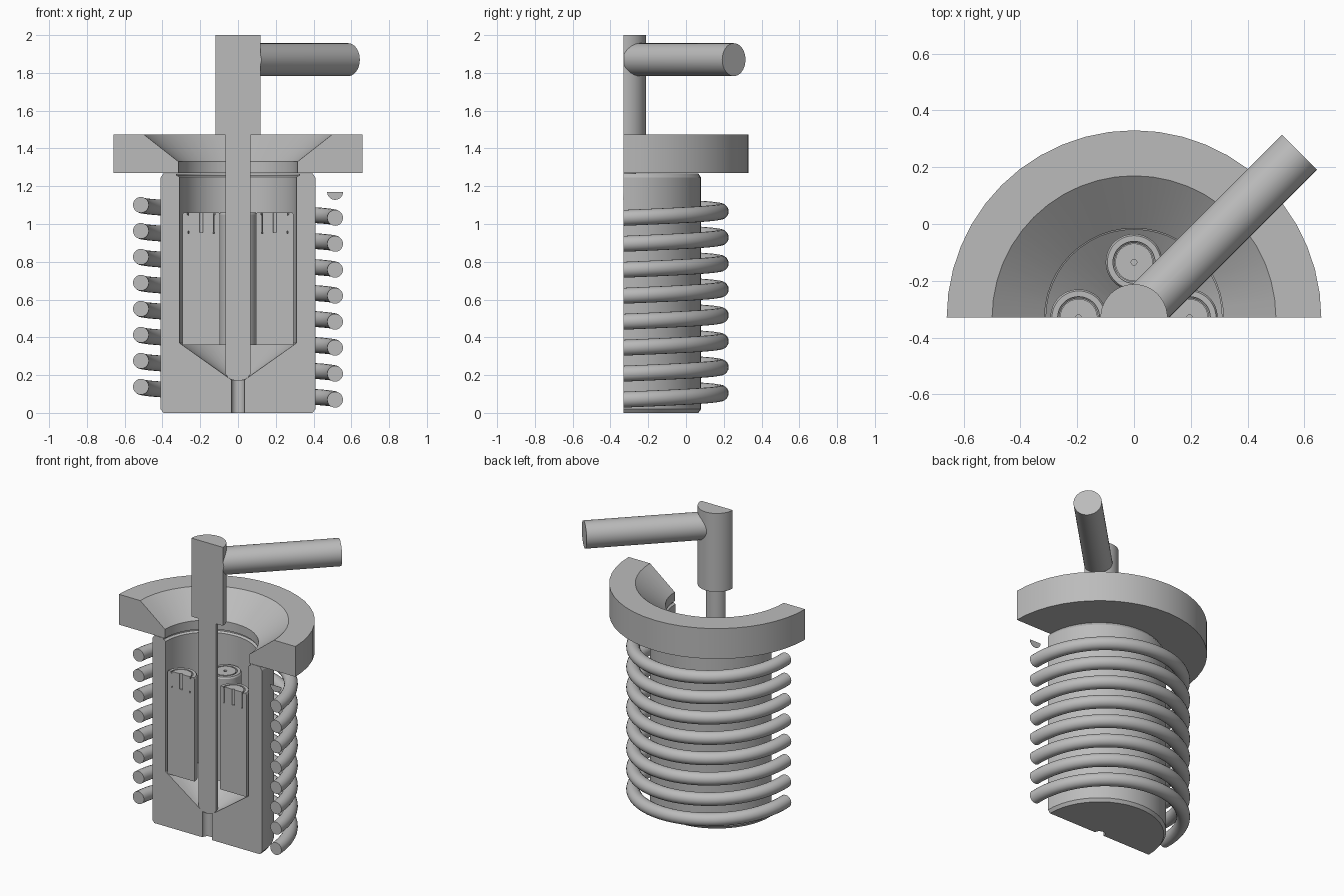
import bpy, bmesh
from math import pi, sin, cos, radians
from mathutils import Matrix, Vector

if "Cube" in bpy.data.objects:
    bpy.data.objects.remove(bpy.data.objects["Cube"], do_unlink=True)

CUT_Y = -0.33  # section plane, which holds the main axis

grey = bpy.data.materials.new("steel grey")
grey.use_nodes = True
grey.diffuse_color = (0.5, 0.5, 0.5, 1)
grey.node_tree.nodes["Principled BSDF"].inputs["Base Color"].default_value = (0.5, 0.5, 0.5, 1)


def finish(name, bm):
    bmesh.ops.remove_doubles(bm, verts=bm.verts, dist=0.00005)
    bmesh.ops.recalc_face_normals(bm, faces=bm.faces)
    mesh = bpy.data.meshes.new(name)
    bm.to_mesh(mesh)
    bm.free()
    mesh.materials.append(grey)
    obj = bpy.data.objects.new(name, mesh)
    bpy.context.collection.objects.link(obj)
    bpy.ops.object.select_all(action='DESELECT')
    obj.select_set(True)
    bpy.context.view_layer.objects.active = obj
    bpy.ops.object.shade_smooth_by_angle(angle=radians(25))
    return obj


def turn(name, profile, sweep=pi, rise=0, steps=24, centre=(0, CUT_Y)):
    """Sweep a closed (radius, z) profile about a vertical axis; cap part turns."""
    bm = bmesh.new()
    rings = []
    for i in range(steps + 1):
        a, lift = sweep * i / steps, rise * i / steps
        rings.append([bm.verts.new((centre[0] + r * cos(a), centre[1] + r * sin(a), z + lift))
                      for r, z in profile])
    n = len(profile)
    for low, high in zip(rings, rings[1:]):
        for j in range(n):
            k = (j + 1) % n
            if profile[j][0] + profile[k][0] > 0:
                bm.faces.new((low[j], low[k], high[k], high[j]))
    if sweep < 2 * pi:
        bm.faces.new(rings[0])
        bm.faces.new(rings[-1])
    return finish(name, bm)


# Body with bore, conical floor and drain hole
turn("body", [(0.035, 0), (0.395, 0), (0.41, 0.02), (0.41, 1.245), (0.395, 1.268),
              (0.325, 1.268), (0.325, 1.258), (0.31, 1.25), (0.31, 0.37), (0.035, 0.175)])

# Flange with funnel mouth
turn("flange", [(0.315, 1.27), (0.66, 1.27), (0.66, 1.475), (0.5, 1.475), (0.315, 1.33)])

# Stem with seated tip and thicker head
turn("stem", [(0, 0.17), (0.03, 0.174), (0.052, 0.187), (0.066, 0.205), (0.066, 1.47),
              (0.118, 1.47), (0.118, 2), (0, 2)])

# Lever, trimmed at the section plane
bm = bmesh.new()
length, angle = 0.825, radians(45)
bmesh.ops.create_cone(bm, cap_ends=True, segments=40, radius1=0.087, radius2=0.087, depth=length,
                      matrix=Matrix.Translation((0, CUT_Y, 1.87)) @ Matrix.Rotation(angle, 4, 'Z')
                      @ Matrix.Rotation(pi / 2, 4, 'Y') @ Matrix.Translation((0, 0, length / 2)))
bmesh.ops.bisect_plane(bm, geom=bm.verts[:] + bm.edges[:] + bm.faces[:], clear_inner=True,
                       plane_co=Vector((0, CUT_Y + 0.001, 0)), plane_no=Vector((0, 1, 0)))
bmesh.ops.holes_fill(bm, edges=[e for e in bm.edges if e.is_boundary])
finish("lever", bm)

# Inner cartridges: centre hole and a fine ring slit that widens at its end
cartridge = [(0, 0.36), (0.1, 0.36), (0.1, 1.05), (0.094, 1.06), (0.074, 1.06), (0.074, 1.05),
             (0.068, 1.045), (0.068, 0.965), (0.071, 0.95), (0.063, 0.95), (0.066, 0.965),
             (0.066, 1.06), (0.01, 1.06), (0.01, 0.955), (0, 0.955)]
SPREAD = 0.195
turn("right_cartridge", cartridge, centre=(-SPREAD, CUT_Y))
turn("left_cartridge", cartridge, centre=(SPREAD, CUT_Y))
turn("back_cartridge", cartridge, sweep=2 * pi, steps=48, centre=(0, CUT_Y + SPREAD))

# Coil: rear halves of a rising helix
COIL_R, WIRE, PITCH, START = 0.514, 0.042, 0.1375, 0.07


def wire_section(z, begin=0, span=2 * pi, count=20):
    return [(COIL_R + WIRE * cos(begin + span * i / count), z + WIRE * sin(begin + span * i / count))
            for i in range(count)]


for i in range(8):
    turn(f"coil_{i + 1}", wire_section(START + i * PITCH), rise=PITCH / 2, steps=32)

# Thin remnant of the top end of the coil
end = wire_section(START + 8 * PITCH, pi, pi) + [(COIL_R + WIRE, START + 8 * PITCH)]
turn("coil_top_end", end, sweep=0.004, steps=1)
